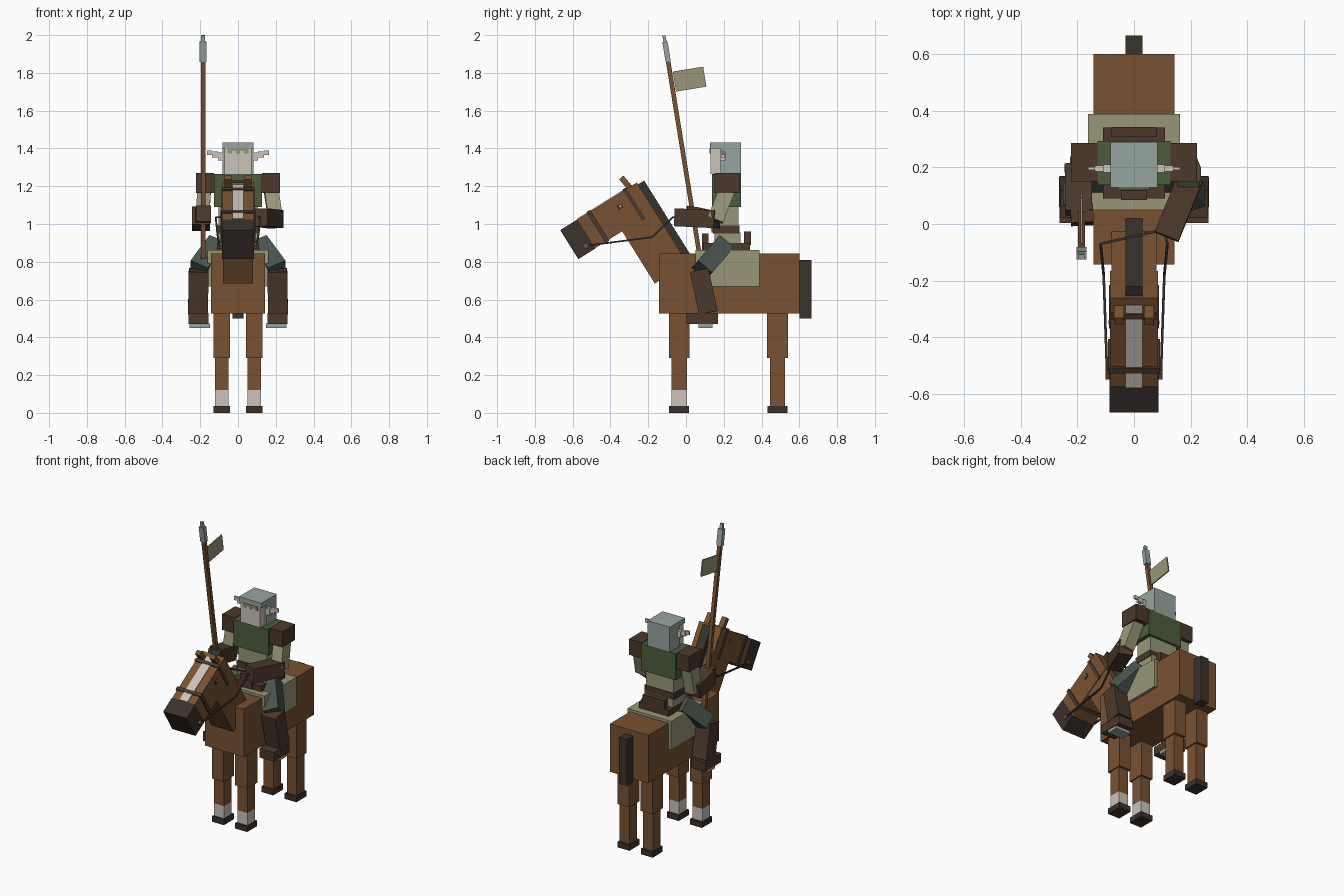
import bpy, bmesh, math
from mathutils import Matrix, Vector

if "Cube" in bpy.data.objects:
    bpy.data.objects.remove(bpy.data.objects["Cube"])


def colour(name, r, g, b):
    m = bpy.data.materials.new(name)
    lin = lambda c: ((c / 255 + 0.055) / 1.055) ** 2.4
    m.diffuse_color = (lin(r), lin(g), lin(b), 1)
    m.use_nodes = True
    m.node_tree.nodes["Principled BSDF"].inputs["Base Color"].default_value = m.diffuse_color
    return m


COAT = colour("chestnut coat", 121, 82, 50)
DARK = colour("near black hair", 58, 50, 44)
LEATHER = colour("dark leather", 76, 57, 44)
PALE = colour("pale skin and markings", 204, 195, 186)
KHAKI = colour("khaki cloth", 153, 151, 120)
GREEN = colour("green vest", 76, 92, 62)
SLATE = colour("slate trousers", 74, 84, 78)
STEEL = colour("steel", 150, 165, 160)


def make(name, matrix, size, mat):
    bm = bmesh.new()
    bmesh.ops.create_cube(bm, size=1, matrix=matrix @ Matrix.Diagonal((*size, 1)))
    me = bpy.data.meshes.new(name)
    bm.to_mesh(me)
    bm.free()
    me.materials.append(mat)
    ob = bpy.data.objects.new(name, me)
    bpy.context.collection.objects.link(ob)
    return ob


def block(name, x, y, z, mat):
    """Upright block given as (min, max) on each axis."""
    c = [(a + b) / 2 for a, b in (x, y, z)]
    return make(name, Matrix.Translation(c), [b - a for a, b in (x, y, z)], mat)


def tilted(name, centre, size, degrees, mat):
    """Block turned about the side-to-side axis."""
    m = Matrix.Translation(centre) @ Matrix.Rotation(math.radians(degrees), 4, 'X')
    return make(name, m, size, mat)


def limb(name, a, b, w, d, mat):
    """Block running from point a to point b."""
    a, b = Vector(a), Vector(b)
    zd = (b - a).normalized()
    xd = Vector((1, 0, 0))
    xd = (xd - zd * xd.dot(zd)).normalized() if abs(zd.x) < 0.95 else Vector((0, 1, 0))
    yd = zd.cross(xd).normalized()
    xd = yd.cross(zd)
    m = Matrix((xd, yd, zd)).transposed().to_4x4()
    m.translation = (a + b) / 2
    return make(name, m, (w, d, (b - a).length), mat)


def sided(s, lo, hi):
    return (lo, hi) if s > 0 else (-hi, -lo)


SIDES = ((1, "left"), (-1, "right"))

# Horse body, tail and legs
block("horse_body", (-.143, .143), (-.143, .60), (.525, .845), COAT)
block("tail", (-.03, .03), (.60, .665), (.50, .81), DARK)
for s, side in SIDES:
    for y, end in ((-.036, "front"), (.484, "back")):
        n = f"{end}_{side}_"
        block(n + "upper_leg", sided(s, .042, .13), (y - .055, y + .055), (.29, .53), COAT)
        foot = .12 if end == "front" else .035
        block(n + "lower_leg", sided(s, .05, .123), (y - .04, y + .04), (foot, .29), COAT)
        if end == "front":
            block(n + "sock", sided(s, .05, .123), (y - .04, y + .04), (.035, .12), PALE)
        block(n + "hoof", sided(s, .042, .13), (y - .053, y + .053), (0, .037), DARK)

# Horse head and neck share one tilted frame measured from the poll
TILT = 32
ca, sa = math.cos(math.radians(TILT)), math.sin(math.radians(TILT))


def head_block(name, x, y, z, mat):
    cy, cz = sum(y) / 2, sum(z) / 2
    centre = (sum(x) / 2, -.26 + ca * cy - sa * cz, 1.22 + sa * cy + ca * cz)
    return tilted(name, centre, (x[1] - x[0], y[1] - y[0], z[1] - z[0]), TILT, mat)


head_block("horse_neck", (-.08, .08), (-.203, 0), (-.504, -.002), COAT)
head_block("horse_head", (-.084, .084), (-.37, -.001), (-.178, 0), COAT)
head_block("muzzle", (-.086, .086), (-.478, -.37), (-.18, .001), DARK)
head_block("mane", (-.03, .03), (0, .038), (-.50, -.012), DARK)
head_block("blaze", (-.03, .03), (-.37, -.03), (0, .005), PALE)
head_block("noseband", (-.092, .092), (-.31, -.287), (-.184, .008), LEATHER)
head_block("browband", (-.088, .088), (-.085, -.062), (-.184, .008), LEATHER)
for s, side in SIDES:
    tilted(side + "_horse_ear", (s * .053, -.312, 1.21), (.035, .03, .095), 40, COAT)
    tilted(side + "_eye", (s * .085, -.35, 1.092), (.006, .03, .025), TILT, DARK)
    tilted(side + "_pupil", (s * .088, -.347, 1.095), (.004, .01, .01), TILT, PALE)
    tilted(side + "_bit", (s * .092, -.53, .885), (.016, .026, .026), TILT, COAT)

    # Reins gathered in the left hand
    path = [(s * .095, -.53, .885), (s * .107, -.18, .93), (s * .118, -.07, 1.035), (.105, -.02, 1.035)]
    for i in range(3):
        limb(f"{side}_rein_{i}", path[i], path[i + 1], .009, .009, DARK)

# Saddle and blanket
block("saddle_blanket", (-.162, .162), (.05, .388), (.67, .862), KHAKI)
block("saddle_seat", (-.11, .11), (.09, .34), (.862, .90), LEATHER)
block("pommel", (-.045, .045), (.085, .118), (.86, .95), LEATHER)
block("cantle", (-.08, .08), (.307, .343), (.89, .96), LEATHER)

# Rider torso
block("tunic_skirt", (-.105, .105), (.15, .288), (.88, .955), KHAKI)
block("belt", (-.11, .11), (.143, .283), (.95, .992), LEATHER)
block("belt_buckle", (-.02, .02), (.136, .143), (.955, .988), COAT)
block("tunic", (-.103, .103), (.155, .277), (.992, .10 + .99), KHAKI)
block("vest", (-.128, .128), (.137, .292), (1.09, 1.265), GREEN)

# Rider head, helmet and long ears
block("rider_face", (-.072, .072), (.13, .19), (1.265, 1.40), PALE)
block("helmet_back", (-.083, .083), (.19, .29), (1.265, 1.40), STEEL)
block("helmet_top", (-.083, .083), (.128, .29), (1.40, 1.432), STEEL)
for i in range(5):
    drop = .012 if i % 2 else .024
    x = -.055 + i * .022
    block(f"hair_fringe_{i}", (x, x + .022), (.124, .13), (1.398 - drop, 1.40), KHAKI)
for s, side in SIDES:
    block(side + "_cheek_guard", sided(s, .072, .083), (.182, .19), (1.265, 1.40), STEEL)
    for i, (x0, x1, z0, z1) in enumerate(((.083, .107, 1.335, 1.378),
                                        (.107, .138, 1.352, 1.384),
                                        (.138, .163, 1.366, 1.39))):
        block(f"{side}_ear_{i}", sided(s, x0, x1), (.182 + i * .004, .21 - i * .004), (z0, z1), PALE)

    # Shoulders, thighs, boots and stirrups
    block(side + "_shoulder_pad", sided(s, .128, .222), (.15, .285), (1.165, 1.27), LEATHER)
    limb(side + "_thigh", (s * .105, .20, .89), (s * .205, .085, .755), .105, .10, SLATE)
    limb(side + "_boot_shaft", (s * .208, .07, .755), (s * .212, .118, .53), .105, .10, LEATHER)
    block(side + "_boot_foot", sided(s, .155, .262), (.003, .17), (.47, .53), LEATHER)
    block(side + "_stirrup", sided(s, .148, .258), (.065, .14), (.45, .472), STEEL)

# Arms
limb("left_sleeve", (.172, .225, 1.20), (.20, .155, 1.02), .075, .085, KHAKI)
limb("left_forearm", (.20, .165, 1.025), (.115, -.045, 1.035), .09, .095, LEATHER)
limb("right_sleeve", (-.178, .222, 1.20), (-.19, .19, 1.0), .072, .085, KHAKI)
limb("right_forearm", (-.197, .205, 1.01), (-.195, .04, 1.045), .095, .095, LEATHER)
limb("right_hand", (-.185, .065, 1.045), (-.182, .0, 1.055), .08, .085, LEATHER)

# Lance with pennant
LEAN = 9.2


def shaft(z):
    return (-.185, -.117 + (2.0 - z) * .162, z)


limb("lance_shaft", shaft(.82), shaft(1.87), .024, .024, COAT)
limb("lance_head", shaft(1.86), shaft(1.965), .036, .028, STEEL)
limb("lance_tip", shaft(1.96), shaft(1.998), .02, .017, STEEL)
tilted("pennant", (-.185, .019, 1.767), (.008, .163, .107), LEAN, KHAKI)
